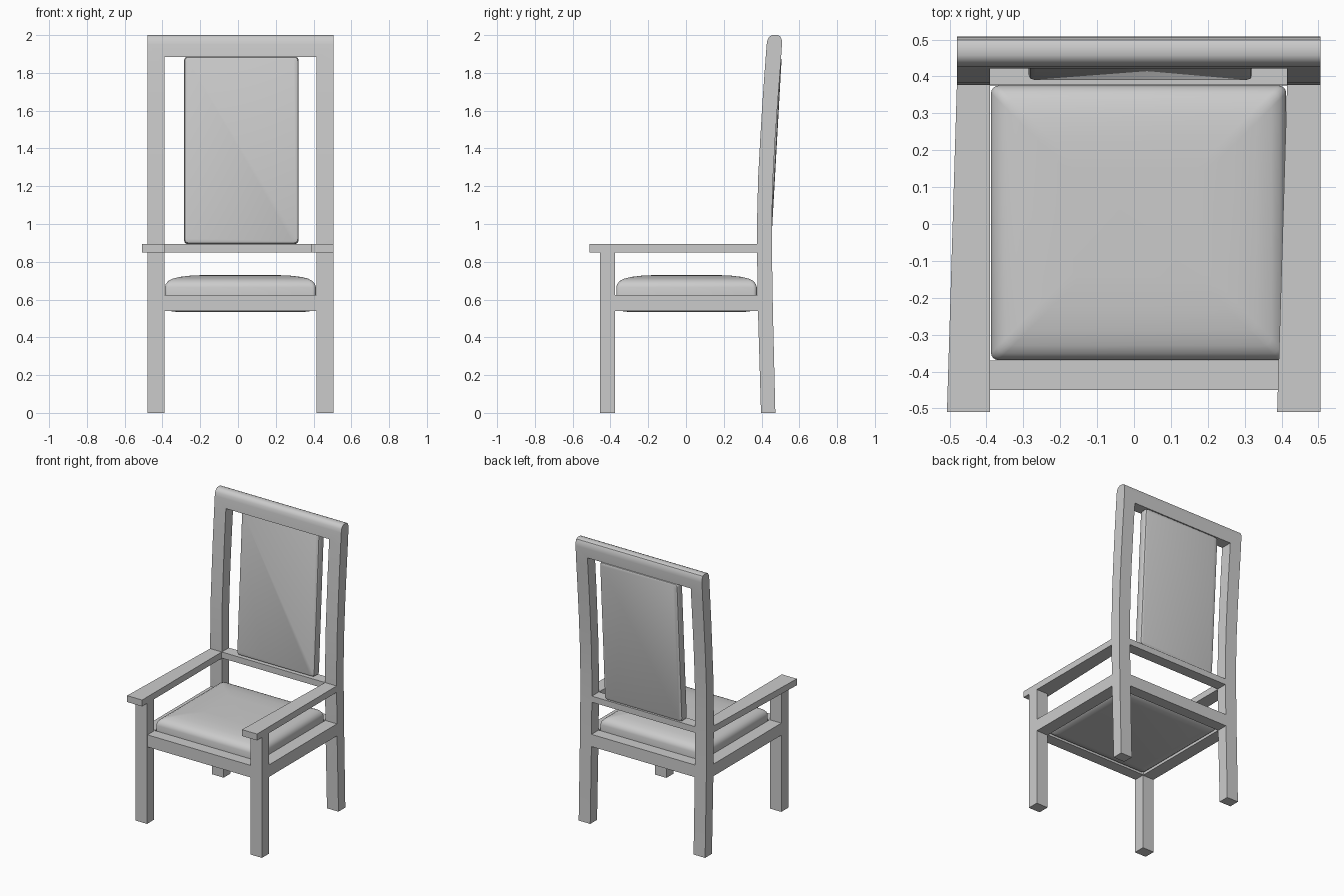
import bpy, bmesh, math

if "Cube" in bpy.data.objects:
    bpy.data.objects.remove(bpy.data.objects["Cube"])

PITCH = 0.895            # right side parts are the left ones shifted in x
X0, X1 = -0.48, -0.39    # left leg faces


def finish(name, bm, smooth=False):
    bmesh.ops.recalc_face_normals(bm, faces=bm.faces)
    me = bpy.data.meshes.new(name)
    bm.to_mesh(me)
    bm.free()
    ob = bpy.data.objects.new(name, me)
    bpy.context.collection.objects.link(ob)
    if smooth:
        bpy.ops.object.select_all(action='DESELECT')
        bpy.context.view_layer.objects.active = ob
        ob.select_set(True)
        bpy.ops.object.shade_smooth_by_angle(angle=math.radians(35))
    return ob


def loft(bm, loops):
    rings = [[bm.verts.new(p) for p in loop] for loop in loops]
    n = len(rings[0])
    for a, b in zip(rings, rings[1:]):
        for i in range(n):
            bm.faces.new((a[i], a[(i + 1) % n], b[(i + 1) % n], b[i]))
    bm.faces.new(rings[0])
    bm.faces.new(rings[-1])


def add_prism(bm, outline, z0, z1):
    loft(bm, [[(x, y, z) for x, y in outline] for z in (z0, z1)])


def rect(x0, x1, y0, y1):
    return [(x0, y0), (x1, y0), (x1, y1), (x0, y1)]


def prism(name, outline, z0, z1):
    bm = bmesh.new()
    add_prism(bm, outline, z0, z1)
    return finish(name, bm)


def rounded_rect(hx, hy, r, seg=4):
    pts = []
    for k, (sx, sy) in enumerate([(1, 1), (-1, 1), (-1, -1), (1, -1)]):
        for i in range(seg + 1):
            a = math.radians(90 * (k + i / seg))
            pts.append((sx * (hx - r) + r * math.cos(a), sy * (hy - r) + r * math.sin(a)))
    return pts


def pillow_loops(hx, hy, r, steps):
    return [[(x, y, z) for x, y in rounded_rect(hx - d, hy - d, r)] for d, z in steps]


# Legs, armrests and side rails
for side, dx in (("left", 0), ("right", PITCH)):
    prism(side + "_front_leg", rect(X0 + dx, X1 + dx, -0.455, -0.375), 0, 0.85)
    prism(side + "_seat_rail", rect(X0 + dx, X1 + dx, -0.375, 0.382), 0.54, 0.625)
    arm = [(-0.507 + dx, -0.51), (X1 + dx, -0.51), (X1 + dx, 0.38), (X0 + dx, 0.38)]
    prism(side + "_armrest", arm, 0.848, 0.893)
prism("front_seat_rail", rect(X1, X0 + PITCH, -0.45, -0.37), 0.54, 0.625)

# Back frame: curved side profile extruded in x, with openings cut through
profile = [(0.397, 0), (0.381, 0.54), (0.376, 0.85), (0.377, 1.05), (0.382, 1.25),
           (0.393, 1.45), (0.405, 1.65), (0.418, 1.83), (0.427, 1.95), (0.431, 1.975),
           (0.442, 1.993), (0.457, 2), (0.485, 2), (0.499, 1.993), (0.507, 1.975),
           (0.508, 1.95), (0.50, 1.83), (0.486, 1.65), (0.472, 1.45), (0.461, 1.25),
           (0.455, 1.05), (0.455, 0.85), (0.46, 0.54), (0.473, 0)]
bm = bmesh.new()
loft(bm, [[(x, y, z) for y, z in profile] for x in (X0, X1 + PITCH)])
frame = finish("back_frame", bm, smooth=True)

bm = bmesh.new()
for z0, z1 in ((-0.1, 0.54), (0.625, 0.85), (0.893, 1.885)):
    add_prism(bm, rect(X1, X0 + PITCH, 0.2, 0.7), z0, z1)
cutter = finish("opening_cutter", bm)
cutter.hide_render = True
cutter.hide_set(True)
mod = frame.modifiers.new("openings", 'BOOLEAN')
mod.operation = 'DIFFERENCE'
mod.solver = 'EXACT'
mod.object = cutter
bpy.context.view_layer.objects.active = frame
bpy.ops.object.modifier_apply(modifier=mod.name)
bpy.data.objects.remove(cutter)

# Domed seat cushion
bm = bmesh.new()
loft(bm, pillow_loops(0.40, 0.372, 0.02, [
    (0.06, 0.535), (0.02, 0.54), (0.005, 0.552), (0, 0.57), (0, 0.665), (0.005, 0.682),
    (0.018, 0.698), (0.04, 0.71), (0.08, 0.72), (0.14, 0.727), (0.22, 0.73)]))
cushion = finish("seat_cushion", bm, smooth=True)
cushion.location = (0.0125, 0.003, 0)

# Leaning back panel, soft edges on both faces
bm = bmesh.new()
loft(bm, pillow_loops(0.303, 0.496, 0.02, [
    (0.014, -0.031), (0.004, -0.027), (0, -0.018), (0, 0.018), (0.004, 0.027), (0.014, 0.031)]))
panel = finish("back_panel", bm, smooth=True)
panel.rotation_euler = (math.radians(90) - math.atan(0.056), 0, 0)
panel.location = (0.0175, 0.448, 1.39)
